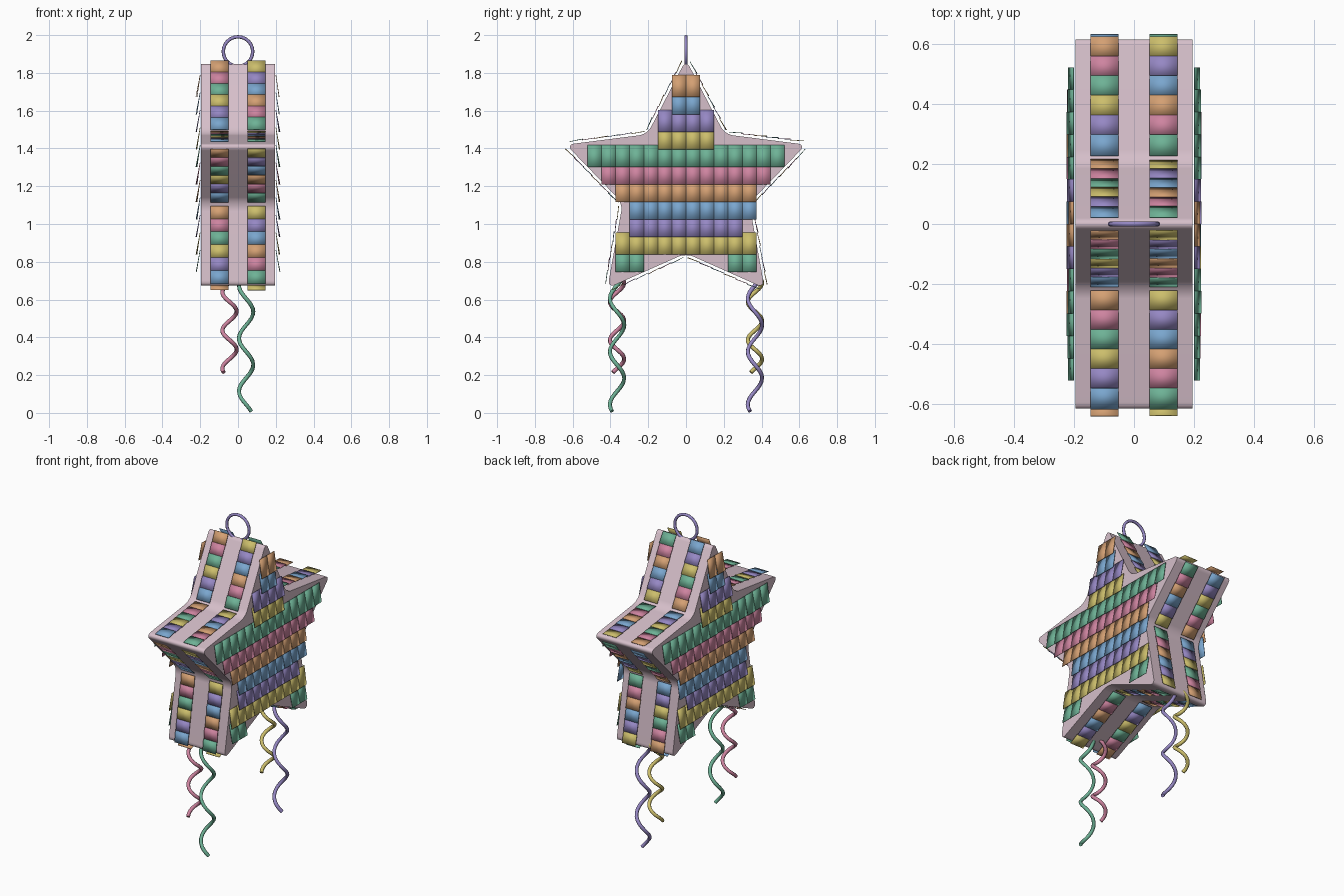
import bpy, bmesh, math, random
from mathutils import Vector

if "Cube" in bpy.data.objects:
    bpy.data.objects.remove(bpy.data.objects["Cube"])

random.seed(4)


def srgb(r, g, b):
    lin = [(c / 255 / 12.92 if c < 11 else ((c / 255 + 0.055) / 1.055) ** 2.4) for c in (r, g, b)]
    return (*lin, 1.0)


def material(name, rgb):
    m = bpy.data.materials.new(name)
    m.diffuse_color = srgb(*rgb)
    m.use_nodes = True
    m.node_tree.nodes["Principled BSDF"].inputs["Base Color"].default_value = m.diffuse_color
    return m


paper = material("pale mauve paper", (214, 191, 202))
# fringe colours in the order they repeat
fringe = [material("orange", (212, 160, 115)), material("blue", (122, 166, 206)),
          material("purple", (150, 136, 196)), material("yellow", (204, 190, 108)),
          material("green", (110, 178, 150)), material("pink", (206, 132, 160))]
ORANGE, BLUE, PURPLE, YELLOW, GREEN, PINK = range(6)


def mesh_object(name, bm, mats):
    bmesh.ops.recalc_face_normals(bm, faces=bm.faces)
    me = bpy.data.meshes.new(name)
    bm.to_mesh(me)
    bm.free()
    for m in mats:
        me.materials.append(m)
    ob = bpy.data.objects.new(name, me)
    bpy.context.collection.objects.link(ob)
    return ob


def smooth(ob, angle=40):
    bpy.ops.object.select_all(action='DESELECT')
    ob.select_set(True)
    bpy.context.view_layer.objects.active = ob
    bpy.ops.object.shade_smooth_by_angle(angle=math.radians(angle))


# star outline in (y, z), clockwise seen from +x, starting at the top tip
half = [(0.205, 1.475), (0.635, 1.42), (0.335, 1.11), (0.416, 0.66)]
star = [(0, 1.87)] + half + [(0, 0.845)] + [(-y, z) for y, z in reversed(half)]

# star body: extruded outline with rounded tips
D = 0.195
bm = bmesh.new()
end = bm.faces.new([bm.verts.new((-D, y, z)) for y, z in star])
ext = bmesh.ops.extrude_face_region(bm, geom=[end], use_keep_orig=True)
bmesh.ops.translate(bm, vec=(2 * D, 0, 0),
                    verts=[v for v in ext["geom"] if isinstance(v, bmesh.types.BMVert)])
long_edges = [e for e in bm.edges if abs(e.verts[0].co.x - e.verts[1].co.x) > D]
bmesh.ops.bevel(bm, geom=long_edges, offset=0.043, segments=6, profile=0.5, affect='EDGES')
body = mesh_object("star_body", bm, [paper])
smooth(body)


def flap(bm, root, along, out, length, width, tilt, mat):
    """Thin soft-shaded paper flap starting at root, running along and lifting outward."""
    across = along.cross(out)
    run = along * math.cos(tilt) + out * math.sin(tilt)
    up = out * math.cos(tilt) - along * math.sin(tilt)
    lo, hi = [], []
    for s, t in ((-0.5, 0), (0.5, 0), (0.5, 1), (-0.5, 1)):
        p = root + across * (s * width) + run * (t * length)
        lo.append(bm.verts.new(p))
        hi.append(bm.verts.new(p + up * 0.003))
    quads = [lo, hi] + [[lo[i], lo[(i + 1) % 4], hi[(i + 1) % 4], hi[i]] for i in range(4)]
    for q in quads:
        f = bm.faces.new(q)
        f.material_index, f.smooth = mat, True


# rows of flaps on both star faces: lists of (first, last) column per row
P = 0.0745
rows = [[(-1, 1)], [(-1, 1)], [(-2, 2)], [(-2, 2)], [(-7, 7)], [(-6, 6)], [(-5, 5)],
        [(-4, 5)], [(-4, 4)], [(-5, 5)], [(-5, -3), (3, 5)]]
for side, name in ((1, "right_face_fringe"), (-1, "left_face_fringe")):
    bm = bmesh.new()
    for i, spans in enumerate(rows):
        for a, b in spans:
            for k in range(a, b):
                root = Vector((side * 0.199, (k + 0.5) * P, 1.788 - 0.0926 * i))
                flap(bm, root, Vector((0, 0, -1)), Vector((side, 0, 0)), 0.118, P,
                     math.radians(random.uniform(8, 11)), i % 6)
    mesh_object(name, bm, fringe)

# two bands of flaps running round the rim of the star
for x, shift, name in ((-0.098, 0, "left_rim_fringe"), (0.098, 3, "right_rim_fringe")):
    bm = bmesh.new()
    for i, p in enumerate(star):
        a = Vector((x, *p))
        b = Vector((x, *star[(i + 1) % len(star)]))
        along = (b - a).normalized()
        out = along.cross(Vector((-1, 0, 0)))
        if out.dot((a + b) / 2 - Vector((x, 0, 1.2))) < 0:
            out = -out
        a, b = a + along * 0.02, b - along * 0.02
        for k in range(6):
            root = a.lerp(b, k / 6) + out * 0.012
            flap(bm, root, along, out, 0.072, 0.093,
                 math.radians(random.uniform(2, 5)), (k + 1 + shift) % 6)
    mesh_object(name, bm, fringe)

# hanging ring
bpy.ops.mesh.primitive_torus_add(major_radius=0.078, minor_radius=0.009, major_segments=24,
                                 minor_segments=8, location=(0, 0, 1.913),
                                 rotation=(math.pi / 2, 0, 0))
ring = bpy.context.object
ring.name = "hanging_ring"
ring.data.materials.append(fringe[PURPLE])
smooth(ring, 60)


# curly streamers under both legs
def streamer(name, x, y, top, bottom, start, mat):
    n = 40
    cu = bpy.data.curves.new(name, 'CURVE')
    cu.dimensions = '3D'
    cu.bevel_depth, cu.bevel_resolution, cu.use_fill_caps = 0.011, 1, True
    sp = cu.splines.new('POLY')
    sp.points.add(n)
    for i, pt in enumerate(sp.points):
        t = i / n
        ang = math.radians(start + 900 * t)
        pt.co = (x + 0.038 * math.cos(ang), y + 0.038 * math.sin(ang),
                 top + (bottom - top) * t, 1)
    cu.materials.append(mat)
    ob = bpy.data.objects.new(name, cu)
    bpy.context.collection.objects.link(ob)


for y, where, long_mat, short_mat in ((-0.365, "front", GREEN, PINK), (0.365, "back", PURPLE, YELLOW)):
    streamer(where + "_long_streamer", 0.043, y, 0.71, 0.009, 135, fringe[long_mat])
    streamer(where + "_short_streamer", -0.045, y, 0.72, 0.215, 35, fringe[short_mat])
